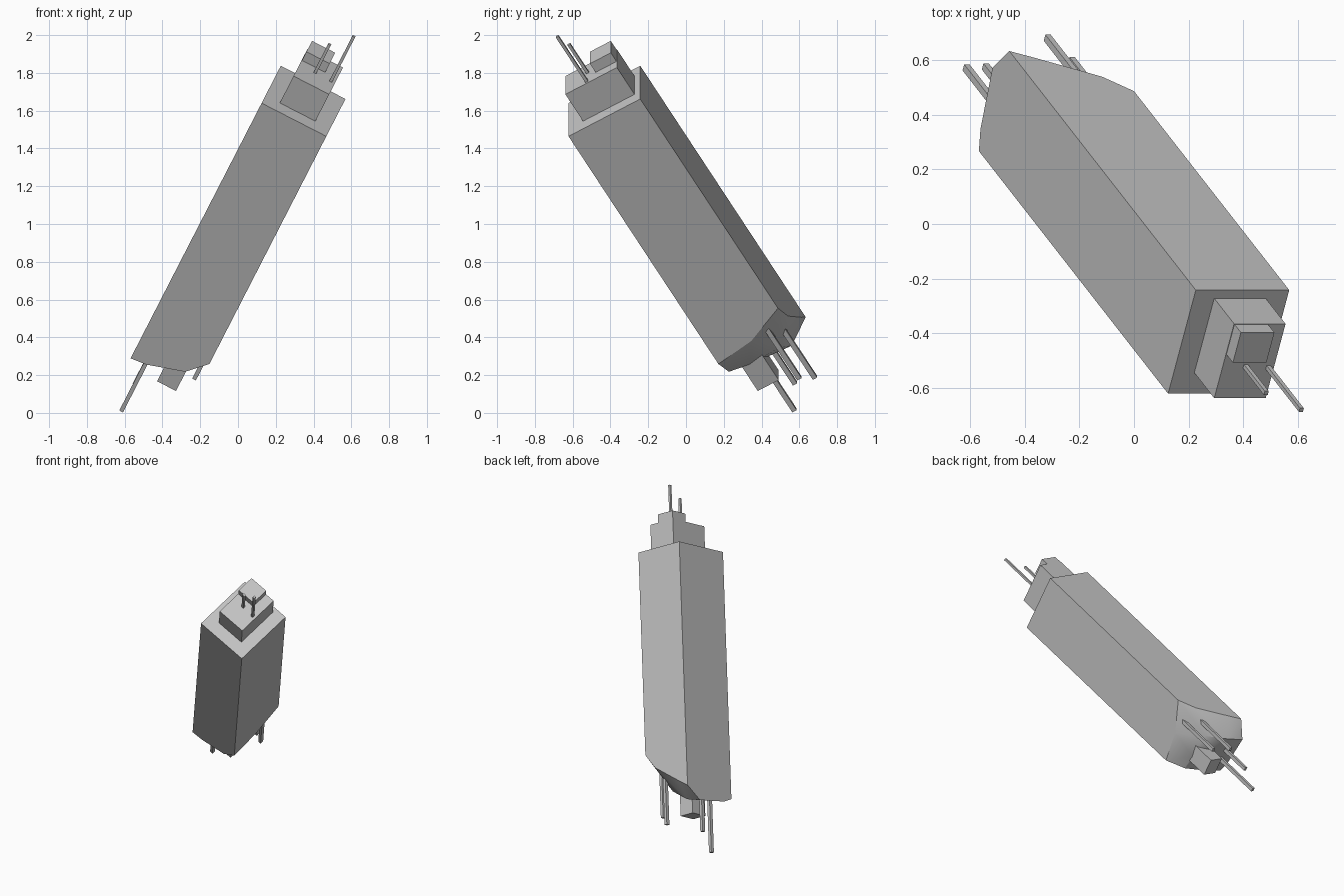
import bpy, bmesh
from mathutils import Matrix, Vector

if "Cube" in bpy.data.objects:
    bpy.data.objects.remove(bpy.data.objects["Cube"], do_unlink=True)

# Single matte grey
grey = bpy.data.materials.new("plain grey")
grey.use_nodes = True
colour = (0.55, 0.55, 0.55, 1)
grey.diffuse_color = colour
grey.node_tree.nodes["Principled BSDF"].inputs["Base Color"].default_value = colour

# Leaning frame: origin at one top corner of the body, local z along its length
side = Vector((0.89, 0, -0.457)).normalized()
along = side.cross(Vector((0.232, 0.863, 0.449))).normalized()
depth = along.cross(side)
frame = Matrix((side, depth, along)).transposed().to_4x4()
frame.translation = (0.125, -0.622, 1.64)
WIDTH, DEPTH = 0.385, 0.44


def finish(name, bm):
    bmesh.ops.recalc_face_normals(bm, faces=bm.faces[:])
    mesh = bpy.data.meshes.new(name)
    bm.to_mesh(mesh)
    bm.free()
    mesh.materials.append(grey)
    obj = bpy.data.objects.new(name, mesh)
    bpy.context.collection.objects.link(obj)
    obj.matrix_world = frame
    return obj


def box(name, low, high):
    low, high = Vector(low), Vector(high)
    bm = bmesh.new()
    size = Matrix.Diagonal((high - low).to_4d())
    size[3][3] = 1
    bmesh.ops.create_cube(bm, size=1, matrix=Matrix.Translation((low + high) / 2) @ size)
    return finish(name, bm)


def rod(name, x, y, z0, z1, w, d):
    return box(name, (x - w / 2, y - d / 2, z0), (x + w / 2, y + d / 2, z1))


# Main body: long block with a worn, chamfered lower end
front = [(0, 1.76), (0.09, 1.75), (0.29, 1.68), (WIDTH, 1.57)]
back = [(0, 1.734), (0.08, 1.687), (0.30, 1.548), (WIDTH, 1.443)]
points = [(x, 0, -t) for x, t in front] + [(x, DEPTH, -t) for x, t in back]
points += [(0, 0.077, -1.79), (0, 0.32, -1.82), (WIDTH, 0.22, -1.54)]
points += [(0.12, 0.32, -1.79), (0.27, 0.30, -1.70), (0.29, 0.12, -1.70)]
points += [(x, y, 0) for x in (0, WIDTH) for y in (0, DEPTH)]
bm = bmesh.new()
for p in points:
    bm.verts.new(p)
hull = bmesh.ops.convex_hull(bm, input=bm.verts[:])
spare = {v for v in hull["geom_interior"] + hull["geom_unused"]
         if isinstance(v, bmesh.types.BMVert)}
bmesh.ops.delete(bm, geom=list(spare), context="VERTS")
bmesh.ops.dissolve_limit(bm, angle_limit=0.01, verts=bm.verts[:], edges=bm.edges[:])
body = finish("body", bm)
bpy.ops.object.select_all(action="DESELECT")
body.select_set(True)
bpy.context.view_layer.objects.active = body
bpy.ops.object.shade_smooth_by_angle(angle=0.52)

# Stepped top and the small block underneath
box("upper_block", (0.085, 0.089, -0.01), (0.297, 0.405, 0.185))
box("top_block", (0.087, 0.275, 0.17), (0.225, 0.403, 0.245))
box("lower_block", (0.18, 0.075, -1.855), (0.293, 0.203, -1.55))

# Thin rods
for i, (x, y, end) in enumerate([(0.273, 0.22, 0.495), (0.178, 0.225, 0.38)]):
    rod(f"top_rod_{i + 1}", x, y, 0.17, end, 0.016, 0.016)
lower = [(0.084, 0.13, 2.145), (0.082, 0.213, 2.01), (0.27, 0.37, 1.95), (0.35, 0.318, 1.876)]
for i, (x, y, end) in enumerate(lower):
    rod(f"lower_rod_{i + 1}", x, y, -end, -1.4, 0.022, 0.026)
